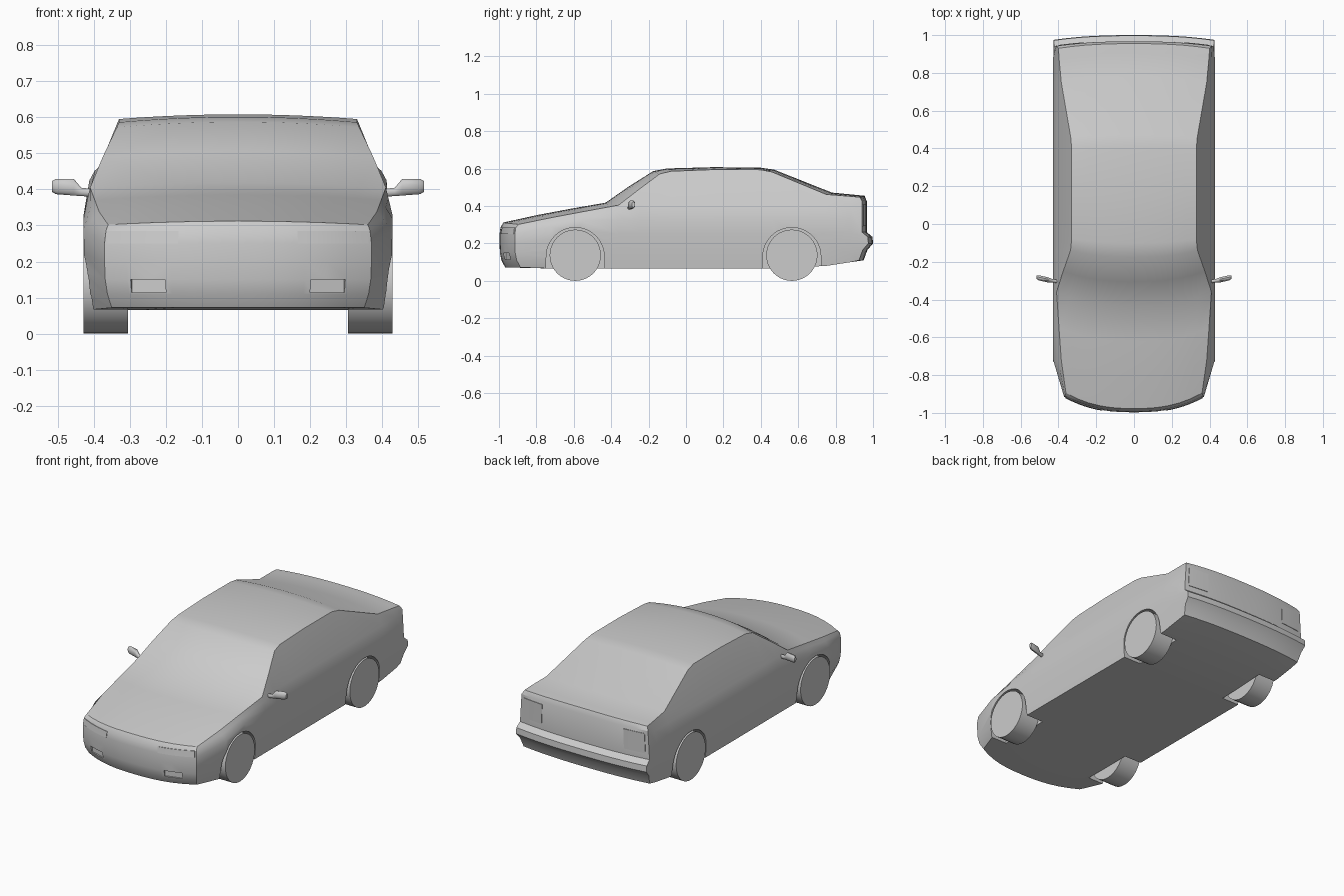
import bpy, bmesh, math
from mathutils import Matrix, Vector

cube = bpy.data.objects.get("Cube")
if cube:
    bpy.data.objects.remove(cube, do_unlink=True)

grey = bpy.data.materials.new("plain_grey")
grey.use_nodes = True
grey.diffuse_color = (0.6, 0.6, 0.6, 1)
grey.node_tree.nodes["Principled BSDF"].inputs["Base Color"].default_value = (0.6, 0.6, 0.6, 1)

U = [i / 6 for i in range(-6, 7)]  # columns across the car, -1 to 1


def finish(name, bm):
    bmesh.ops.remove_doubles(bm, verts=bm.verts, dist=0.0002)
    bmesh.ops.recalc_face_normals(bm, faces=bm.faces)
    mesh = bpy.data.meshes.new(name)
    bm.to_mesh(mesh)
    bm.free()
    mesh.materials.append(grey)
    obj = bpy.data.objects.new(name, mesh)
    bpy.context.collection.objects.link(obj)
    return obj


def activate(obj):
    bpy.ops.object.select_all(action='DESELECT')
    obj.select_set(True)
    bpy.context.view_layer.objects.active = obj


def smooth(obj, angle=30):
    activate(obj)
    bpy.ops.object.shade_smooth_by_angle(angle=math.radians(angle))


def skin(bm, rows, closed):
    """Bridge neighbouring rows of points with quads."""
    grid = [[bm.verts.new(p) for p in row] for row in rows]
    n = len(grid[0])
    for a, b in zip(grid, grid[1:]):
        for i in range(n if closed else n - 1):
            j = (i + 1) % n
            bm.faces.new((a[i], a[j], b[j], b[i]))
    return grid


def across(p, crown, bow, columns=U, shift=0):
    """Row from right to left through side point p, bowed in plan and height."""
    x, y, z = p
    return [(x * u, y + shift + bow * (1 - abs(u) ** 2.5), z + crown * (1 - u * u))
            for u in columns]


def ring(side, crown, bow, floor_bow=0):
    right = [(-x, y, z) for x, y, z in side]
    top = across(side[-1], crown, bow)[1:-1]
    floor = across(side[0], 0, floor_bow)[1:-1]
    return right + top + side[::-1] + floor[::-1]


def station(y, top, width, crown, bow, sill=0.066):
    """Middle cross-section: sill, door, waist, belt and upper edge."""
    waist = Vector((0.428, y, min(0.33, top - 0.05)))
    edge = Vector((width, y, top))
    belt = Vector((0.41, y, 0.40)) if top > 0.42 else waist.lerp(edge, 0.6)
    low = [(w, y, sill + (waist.z - sill) * t)
           for w, t in ((0.412, 0), (0.418, 0.2), (0.423, 0.45), (0.427, 0.7))]
    return ring(low + [tuple(waist), tuple(belt), tuple(edge)], crown, bow)


# Body shell: side outlines of the nose and tail, from sill to upper edge
nose = [(.35, -.885, .072), (.362, -.905, .11), (.368, -.913, .15), (.37, -.915, .2),
        (.37, -.915, .25), (.366, -.91, .285), (.36, -.895, .302)]
tail = [(.41, .925, .11), (.42, .945, .165), (.425, .975, .2), (.425, .972, .235),
        (.422, .942, .26), (.412, .942, .425), (.40, .93, .447)]
NOSE_BOW, TAIL_BOW = -0.082, 0.025

rings = [ring(nose, 0.01, NOSE_BOW, NOSE_BOW)]
for args in [
    (-0.72, 0.338, 0.385, 0.014, -0.075),
    (-0.55, 0.370, 0.397, 0.015, -0.07),
    (-0.36, 0.405, 0.410, 0.013, -0.07),
    (-0.25, 0.490, 0.375, 0.015, -0.055),
    (-0.14, 0.572, 0.336, 0.015, -0.035),
    (-0.08, 0.586, 0.330, 0.015, -0.02),
    (0.15, 0.595, 0.330, 0.013, 0),
    (0.40, 0.594, 0.330, 0.011, 0),
    (0.46, 0.582, 0.335, 0.013, 0.01),
    (0.75, 0.462, 0.385, 0.010, 0.03, 0.08),
    (0.88, 0.452, 0.397, 0.008, 0.025, 0.1),
]:
    rings.append(station(*args))
rings.append(ring(tail, 0.008, TAIL_BOW, TAIL_BOW))

bm = bmesh.new()
skin(bm, rings, True)
for side, crown, bow in ((nose, 0.01, NOSE_BOW), (tail, 0.008, TAIL_BOW)):
    last = len(side) - 1
    skin(bm, [across(p, crown if i == last else 0, bow) for i, p in enumerate(side)], False)
body = finish("body", bm)


def carve(cutter):
    activate(body)
    mod = body.modifiers.new("cut", 'BOOLEAN')
    mod.operation, mod.solver, mod.object = 'DIFFERENCE', 'EXACT', cutter
    bpy.ops.object.modifier_apply(modifier=mod.name)
    bpy.data.objects.remove(cutter, do_unlink=True)


# Wheel arches and wheels
AXLES = {"front": -0.592, "rear": 0.566}
for end, y in AXLES.items():
    for label, s in (("left", 1), ("right", -1)):
        arc = [math.pi * i / 24 for i in range(25)]
        outline = [(y + 0.155 * math.cos(a), 0.13 + 0.155 * math.sin(a)) for a in arc]
        outline = [(y + 0.16, -0.02)] + outline + [(y - 0.16, -0.02)]
        bm = bmesh.new()
        caps = skin(bm, [[(s * x, py, pz) for py, pz in outline] for x in (0.3, 0.5)], True)
        for cap in caps:
            bm.faces.new(cap)
        carve(finish("arch_cutter", bm))

        bm = bmesh.new()
        bmesh.ops.create_cone(bm, cap_ends=True, segments=40, radius1=0.137, radius2=0.137,
                              depth=0.123, matrix=Matrix.Translation((s * 0.3665, y, 0.137))
                              @ Matrix.Rotation(math.pi / 2, 4, 'Y'))
        smooth(finish(f"{end}_{label}_wheel", bm))

# Shallow bumper recesses
for s in (1, -1):
    bm = bmesh.new()
    bmesh.ops.create_cube(bm, size=1, matrix=Matrix.Translation((s * 0.25, -0.962, 0.132))
                          @ Matrix.Rotation(s * 0.29, 4, 'Z')
                          @ Matrix.Diagonal((0.1, 0.03, 0.036, 1)))
    carve(finish("recess_cutter", bm))
smooth(body, 28)


# Lamps: thin plates that follow the curved ends
def lamp(name, low, high, bow, start, end, shift):
    cols = [start + (end - start) * i / 6 for i in range(7)]
    bm = bmesh.new()
    outer = [across(p, 0, bow, cols, shift) for p in (low, high)]
    inner = [across(p, 0, bow, cols, -shift) for p in (high, low)]
    skin(bm, outer + inner + outer[:1], False)
    bmesh.ops.remove_doubles(bm, verts=bm.verts, dist=0.0002)
    bmesh.ops.holes_fill(bm, edges=bm.edges)
    smooth(finish(name, bm))


for label, s in (("left", 1), ("right", -1)):
    lamp(f"{label}_head_lamp", nose[4], nose[5], NOSE_BOW, s * 0.45, s * 0.98, -0.003)
    a, b = Vector(tail[4]), Vector(tail[5])
    lamp(f"{label}_tail_lamp", a.lerp(b, 0.2), a.lerp(b, 0.9), TAIL_BOW,
         s * 0.64, s * 0.95, 0.003)

    # Door mirror: stalk widening into a rounded head
    sections = [(.40, -.305, .39, .008, .011), (.435, -.30, .393, .01, .012),
                (.455, -.296, .406, .014, .024), (.505, -.285, .408, .014, .022),
                (.516, -.281, .408, .009, .015)]
    bm = bmesh.new()
    angles = [math.tau * (i + 0.5) / 12 for i in range(12)]
    loops = skin(bm, [[(s * x, y + ry * math.cos(a), z + rz * math.sin(a)) for a in angles]
                      for x, y, z, ry, rz in sections], True)
    bm.faces.new(loops[0])
    bm.faces.new(loops[-1])
    smooth(finish(f"{label}_mirror", bm), 40)
